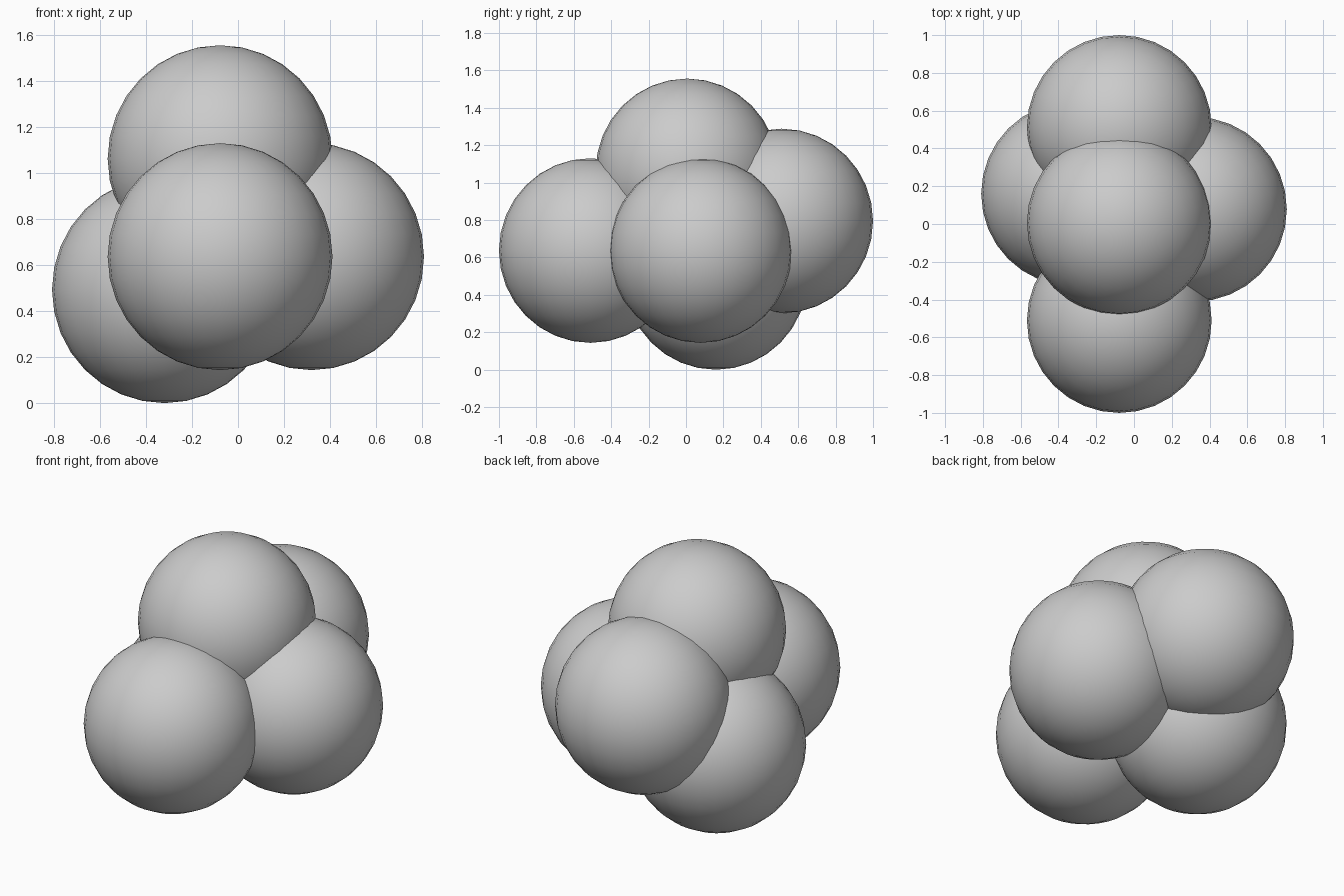
import bpy

if "Cube" in bpy.data.objects:
    bpy.data.objects.remove(bpy.data.objects["Cube"])

R_SIDE, R_UP = 0.489, 0.4935

# cluster of overlapping balls: name -> centre
balls = {
    "front_ball": (-0.078, -0.511, 0.637),
    "back_ball": (-0.078, 0.511, 0.795),
    "right_ball": (0.320, 0.078, 0.637),
    "left_ball": (-0.320, 0.160, 0.4935),
    "top_ball": (-0.078, 0.006, 1.063),
}


def add_ball(name, centre):
    bpy.ops.mesh.primitive_uv_sphere_add(segments=32, ring_count=16, radius=1, location=centre)
    ball = bpy.context.object
    ball.name = name
    ball.scale = (R_SIDE, R_SIDE, R_UP)
    bpy.ops.object.shade_smooth()


for name, centre in balls.items():
    add_ball(name, centre)
